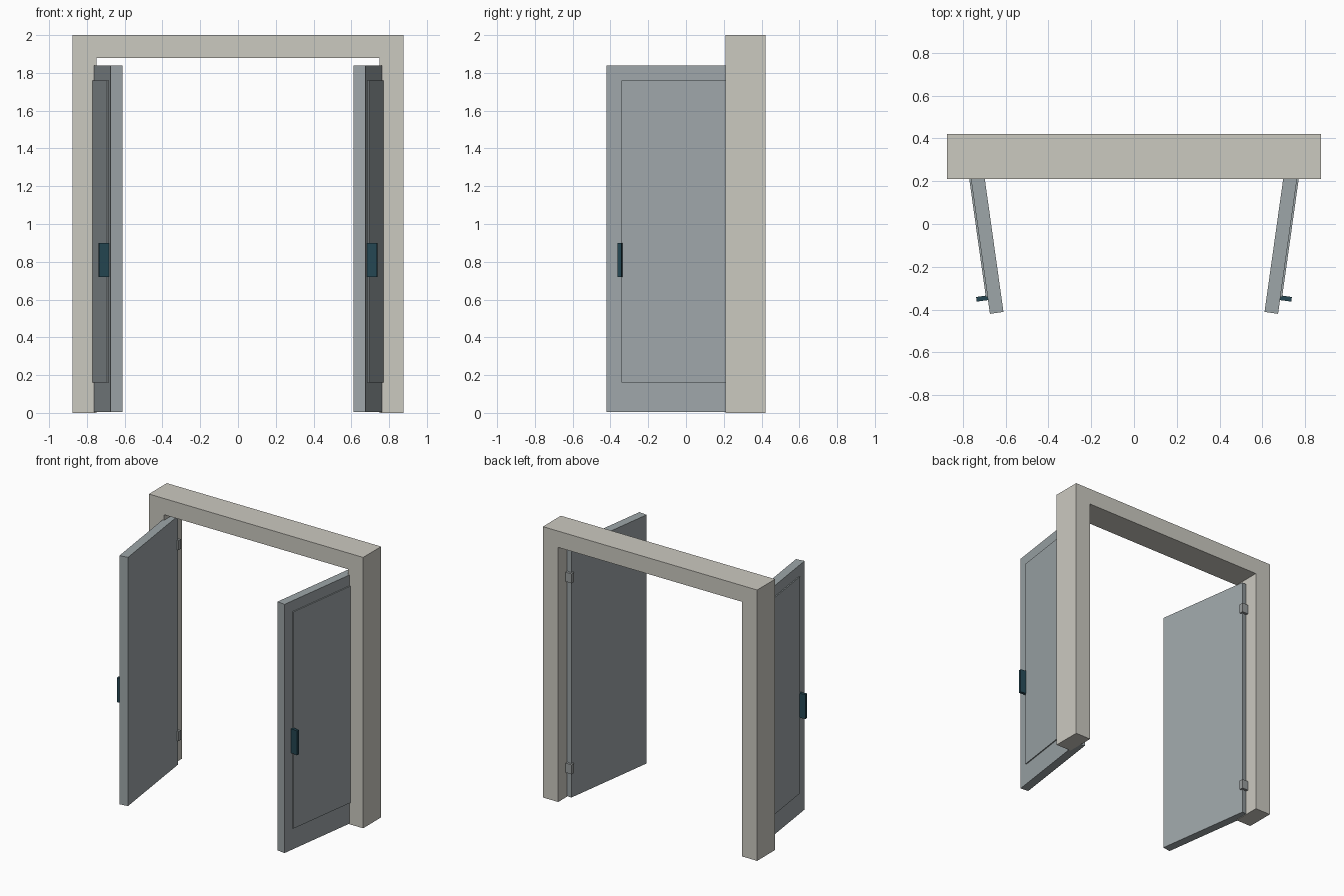
import bpy, bmesh, math
from mathutils import Matrix, Vector

if "Cube" in bpy.data.objects:
    bpy.data.objects.remove(bpy.data.objects["Cube"])


def material(name, rgb):
    m = bpy.data.materials.new(name)
    m.diffuse_color = (*rgb, 1)
    m.use_nodes = True
    m.node_tree.nodes["Principled BSDF"].inputs["Base Color"].default_value = m.diffuse_color
    return m


STONE = material("warm grey frame", (0.60, 0.585, 0.53))
LEAF = material("blue grey door", (0.34, 0.38, 0.395))
HANDLE = material("dark teal handle", (0.018, 0.062, 0.085))
METAL = material("hinge grey", (0.32, 0.34, 0.34))


def finish(name, bm, mat):
    bmesh.ops.recalc_face_normals(bm, faces=bm.faces[:])
    me = bpy.data.meshes.new(name)
    bm.to_mesh(me)
    bm.free()
    me.materials.append(mat)
    ob = bpy.data.objects.new(name, me)
    bpy.context.collection.objects.link(ob)
    return ob


def box(name, lo, hi, mat, xf=Matrix.Identity(4)):
    bm = bmesh.new()
    lo, hi = Vector(lo), Vector(hi)
    bmesh.ops.create_cube(bm, size=1)
    for v in bm.verts:
        v.co = xf @ Vector([a + (b - a) * (c + 0.5) for a, b, c in zip(lo, hi, v.co)])
    return finish(name, bm, mat)


# Door frame: one arch profile extruded through its depth
bm = bmesh.new()
arch = [(-0.875, 0), (-0.875, 2), (0.875, 2), (0.875, 0),
        (0.75, 0), (0.75, 1.88), (-0.75, 1.88), (-0.75, 0)]
face = bm.faces.new([bm.verts.new((x, 0.21, z)) for x, z in arch])
ext = bmesh.ops.extrude_face_region(bm, geom=[face])
bmesh.ops.translate(bm, vec=(0, 0.21, 0),
                    verts=[g for g in ext["geom"] if isinstance(g, bmesh.types.BMVert)])
finish("door_frame", bm, STONE)

# Leaf space: u runs from hinge to free edge, w points to the outer side
a = math.radians(8)
s, c = math.sin(a), math.cos(a)
swing = Matrix(((s, -c, 0, -0.745), (-c, -s, 0, 0.315), (0, 0, 1, 0), (0, 0, 0, 1)))
mirror = Matrix.Scale(-1, 4, (1, 0, 0))

for side, flip in (("left", Matrix.Identity(4)), ("right", mirror)):
    xf = flip @ swing
    # Leaf, raised panel and handle
    box(side + "_door_leaf", (0, -0.032, 0.004), (0.738, 0.032, 1.84), LEAF, xf)
    box(side + "_door_panel", (0.08, 0.025, 0.16), (0.658, 0.040, 1.76), LEAF, xf)
    box(side + "_handle", (0.651, 0.025, 0.72), (0.673, 0.085, 0.90), HANDLE, xf)
    # Hinges at the post
    for level, z in (("lower", 0.22), ("upper", 1.63)):
        box(f"{side}_{level}_hinge", (-0.755, 0.305, z - 0.035),
            (-0.70, 0.335, z + 0.035), METAL, flip)
